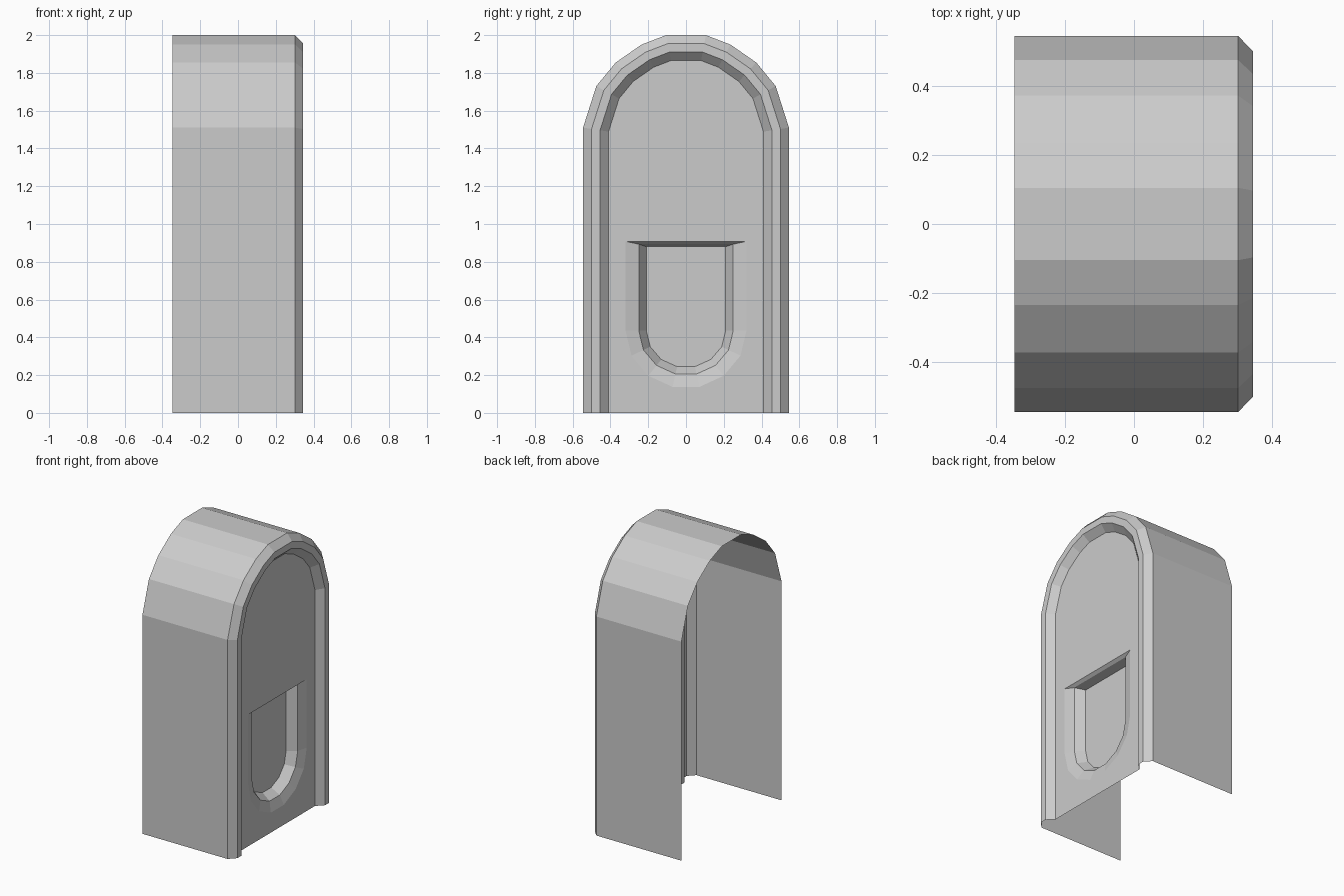
import bpy, bmesh, math
from mathutils import Vector

if "Cube" in bpy.data.objects:
    bpy.data.objects.remove(bpy.data.objects["Cube"])

# Outer arch outline (y, z), right half mirrored to the left
half = [(0.545, 0), (0.545, 1.51), (0.475, 1.73), (0.372, 1.855), (0.235, 1.95), (0.105, 2.0)]
arch = half + [(-y, z) for y, z in reversed(half)]


def inset(points, d):
    """Offset an open outline inwards by d, keeping the feet on the floor."""
    pts = [Vector(p) for p in points]
    out = []
    for i, p in enumerate(pts):
        normals = []
        for a, b in ((i - 1, i), (i, i + 1)):
            if a >= 0 and b < len(pts):
                t = (pts[b] - pts[a]).normalized()
                normals.append(Vector((-t.y, t.x)))
        n = sum(normals, Vector((0, 0))).normalized()
        q = p + n * (d / n.dot(normals[0]))
        out.append((q.x, q.y))
    return out


def niche(w, h, top, steps=7):
    """Closed U outline: flat top, rounded bottom."""
    arc = [(w * math.cos(math.pi * i / steps), 0.435 - h * math.sin(math.pi * i / steps))
           for i in range(steps + 1)]
    return [(w, top)] + arc + [(-w, top)]


bm = bmesh.new()


def ring(points, x):
    return [bm.verts.new((x, y, z)) for y, z in points]


def bridge(a, b, closed=False):
    n = len(a)
    for i in range(n if closed else n - 1):
        j = (i + 1) % n
        bm.faces.new((a[i], a[j], b[j], b[i]))


# Hood and stepped front rim
hood = [ring(arch, -0.347), ring(arch, 0.302), ring(inset(arch, 0.045), 0.345),
        ring(inset(arch, 0.09), 0.345), ring(inset(arch, 0.135), 0.30)]
for a, b in zip(hood, hood[1:]):
    bridge(a, b)

# Recessed pocket in the front panel
pocket = [ring(niche(0.32, 0.305, 0.908), 0.30), ring(niche(0.25, 0.235, 0.893), 0.28),
          ring(niche(0.21, 0.195, 0.88), 0.22)]
for a, b in zip(pocket, pocket[1:]):
    bridge(a, b, True)
bm.faces.new(pocket[-1])

# Front panel around the pocket
edges = []
for loop in (hood[-1], pocket[0]):
    for i, v in enumerate(loop):
        w = loop[(i + 1) % len(loop)]
        edges.append(bm.edges.get((v, w)) or bm.edges.new((v, w)))
bmesh.ops.triangle_fill(bm, use_beauty=True, use_dissolve=False, edges=edges, normal=(1, 0, 0))

# Face outwards
bmesh.ops.recalc_face_normals(bm, faces=bm.faces)
bm.faces.ensure_lookup_table()
if bm.faces[0].normal.y < 0:
    bmesh.ops.reverse_faces(bm, faces=bm.faces)

mesh = bpy.data.meshes.new("arched_hood")
bm.to_mesh(mesh)
bm.free()
obj = bpy.data.objects.new("arched_hood", mesh)
bpy.context.collection.objects.link(obj)
